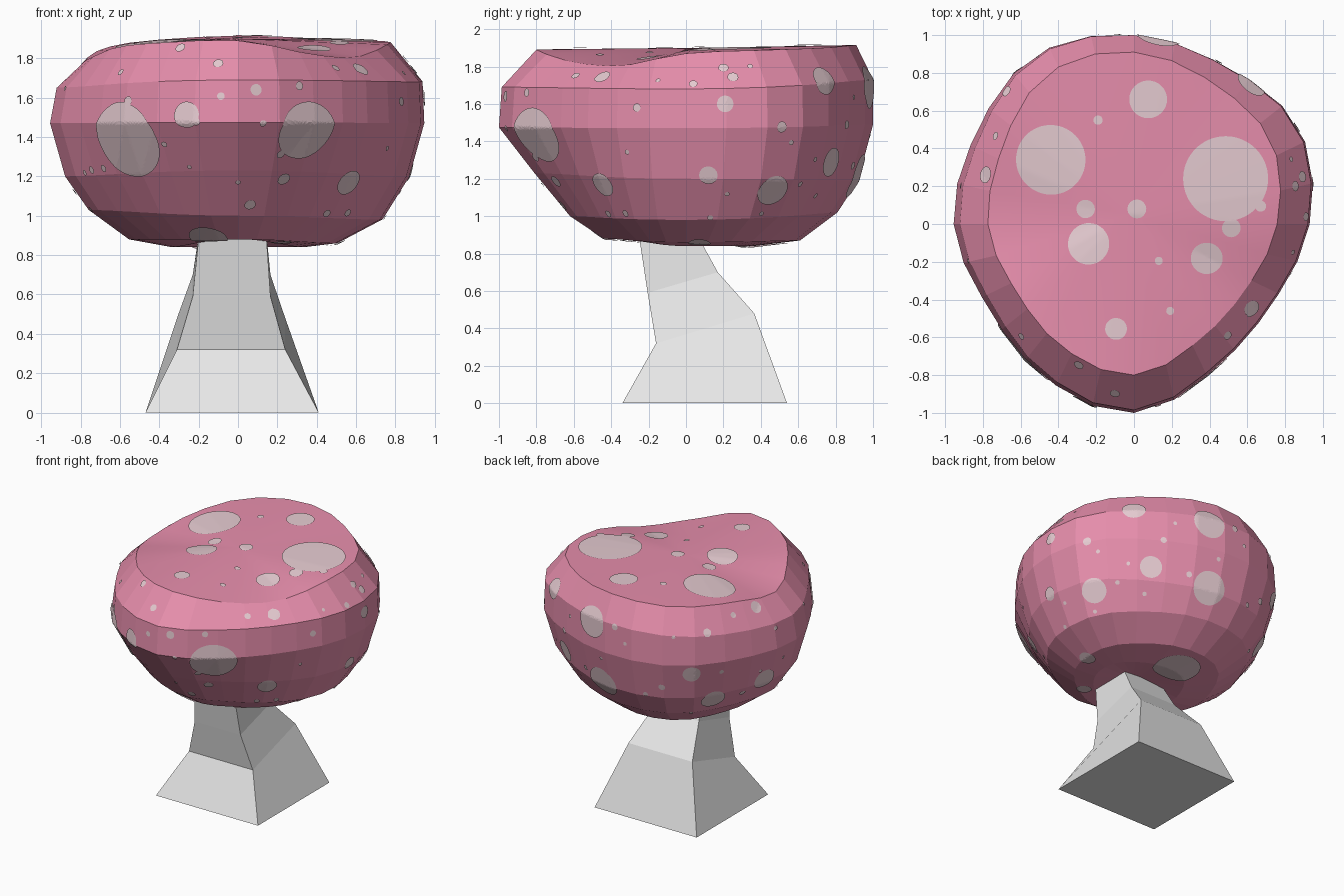
import bpy, bmesh, math, random
from mathutils import Vector
from mathutils.bvhtree import BVHTree

if "Cube" in bpy.data.objects:
    bpy.data.objects.remove(bpy.data.objects["Cube"])

random.seed(4)


def material(name, rgb):
    m = bpy.data.materials.new(name)
    m.diffuse_color = (*rgb, 1)
    m.use_nodes = True
    m.node_tree.nodes["Principled BSDF"].inputs["Base Color"].default_value = m.diffuse_color
    return m


def make_object(name, bm, mat):
    me = bpy.data.meshes.new(name)
    bm.to_mesh(me)
    me.materials.append(mat)
    ob = bpy.data.objects.new(name, me)
    bpy.context.collection.objects.link(ob)
    return ob


def bridge(bm, a, b):
    n = len(a)
    return [bm.faces.new((a[i], a[(i + 1) % n], b[(i + 1) % n], b[i])) for i in range(n)]


pink = material("cap pink", (0.81, 0.275, 0.42))
pale = material("pale spot pink", (0.79, 0.60, 0.64))
stone = material("stem white", (0.80, 0.80, 0.80))

# Stem: bent four-sided column; x0, x1, front y, front z, back y, back z
bm = bmesh.new()
prev = None
for x0, x1, yf, zf, yb, zb in [(-.47, .41, -.34, 0, .54, 0),
                               (-.31, .24, -.16, .32, .365, .48),
                               (-.23, .165, -.205, .59, .17, .70),
                               (-.20, .145, -.25, .885, .06, .90)]:
    ring = [bm.verts.new(p) for p in ((x0, yf, zf), (x1, yf, zf), (x1, yb, zb), (x0, yb, zb))]
    if prev:
        bridge(bm, prev, ring)
    else:
        bm.faces.new(ring[::-1])
    prev = ring
bm.faces.new(prev)
make_object("stem", bm, stone)

# Cap: plan radius and wavy rim height, every 30 degrees from the right
plan = [.93, 1.01, .965, 1.0, 1.035, .965, .955, .89, .94, 1.0, .875, .845]
rim = [1.87, 1.888, 1.90, 1.915, 1.89, 1.845, 1.79, 1.855, 1.88, 1.89, 1.825, 1.805]


def around(values, a):
    """Smooth periodic curve through the values."""
    n = len(values)
    t = a / (2 * math.pi) * n
    i = int(t)
    t -= i
    p, q, r, s = (values[(i + k) % n] for k in (-1, 0, 1, 2))
    return q + t * (r - p + t * (2 * p - 5 * q + 4 * r - s + t * (3 * (q - r) + s - p))) / 2


def blend(v, a):
    """Mix right, back, left, front values by direction."""
    c, s = math.cos(a), math.sin(a)
    return (v[0] if c > 0 else v[2]) * c * c + (v[1] if s > 0 else v[3]) * s * s


# Scale and height of each ring: right, back, left, front
rings = [((.35, .36, .35, .33), (.84, .84, .84, .88)),
         ((.53, .61, .58, .44), (.86, .87, .88, .88)),
         ((.775, .81, .795, .62), (.98, 1.02, 1.03, 1.0)),
         ((.92, .92, .92, .81), (1.20, 1.19, 1.20, 1.23)),
         ((1, 1, 1, 1), (1.47, 1.49, 1.47, 1.475)),
         ((.99, 1.0, .965, .985), (1.68, 1.73, 1.65, 1.69)),
         ((.815, .91, .81, .80), None)]
SIDES = 28
bm = bmesh.new()
prev = None
for scale, height in rings:
    ring = []
    for i in range(SIDES):
        a = 2 * math.pi * i / SIDES
        r = around(plan, a) * blend(scale, a)
        z = blend(height, a) if height else around(rim, a)
        ring.append(bm.verts.new((r * math.cos(a), r * math.sin(a), z)))
    if prev:
        bridge(bm, prev, ring)
    else:
        # hollow underside
        low = bm.verts.new((0, 0, .90))
        for v, w in zip(ring, ring[1:] + ring[:1]):
            bm.faces.new((w, v, low))
    prev = ring
centre = bm.verts.new((-.03, .05, 1.90))
for v, w in zip(prev, prev[1:] + prev[:1]):
    bm.faces.new((v, w, centre)).smooth = True
    bm.edges.get((v, w)).smooth = False
make_object("cap", bm, pink)
bm.normal_update()
tree = BVHTree.FromBMesh(bm)


def add_spot(bm, hit, n, r):
    """Round patch draped just above the cap surface."""
    u = n.orthogonal().normalized()
    v = n.cross(u)

    def drape(p):
        loc, nor, _, _ = tree.find_nearest(p)
        return bm.verts.new(loc + nor * .007)

    segs, steps = max(12, int(r * 320)), max(1, math.ceil(r / .015))
    mid, prev = drape(hit), None
    for k in range(1, steps + 1):
        ring = []
        for i in range(segs):
            a = 2 * math.pi * i / segs
            ring.append(drape(hit + (u * math.cos(a) + v * math.sin(a)) * r * k / steps))
        if prev:
            new = bridge(bm, ring, prev)
        else:
            new = [bm.faces.new((ring[i], ring[(i + 1) % segs], mid)) for i in range(segs)]
        for f in new:
            f.smooth = n.z > .9
        prev = ring


def spots_from(bm, azimuth, elevation, items):
    """Project spots (across, up, radius) onto the cap along a direction."""
    a, e = math.radians(azimuth), math.radians(elevation)
    right = Vector((math.cos(a), math.sin(a), 0))
    toward = Vector((math.sin(a) * math.cos(e), -math.cos(a) * math.cos(e), math.sin(e)))
    up = toward.cross(right)
    for x, y, r in items:
        hit, n, _, _ = tree.ray_cast(right * x + up * y + toward * 6, -toward)
        if hit:
            add_spot(bm, hit, n, r)


# Large spots: top, front, right, back right underside, back left
bm = bmesh.new()
spots_from(bm, 0, 90, [(-.44, .34, .185), (.485, .24, .225), (.075, .66, .10),
                       (-.24, -.105, .11), (-.255, .08, .05), (.015, .08, .05),
                       (.385, -.18, .085), (-.095, -.555, .058), (.515, -.02, .05),
                       (.67, .095, .03), (-.19, .55, .025), (.13, -.195, .022),
                       (.19, -.46, .022), (-.78, .26, .045), (-.67, .70, .03)])
spots_from(bm, 0, 0, [(-.57, 1.39, .215), (-.26, 1.51, .07), (.35, 1.44, .17),
                      (.56, 1.17, .07), (.62, 1.74, .045), (.23, 1.19, .035),
                      (.06, 1.06, .03), (.09, 1.64, .03), (-.10, 1.77, .027),
                      (-.29, 1.85, .027), (.22, .87, .055), (-.15, .89, .10)])
spots_from(bm, 90, 0, [(.21, 1.60, .045), (.12, 1.22, .05), (.46, 1.14, .09),
                       (.74, 1.72, .085), (.77, 1.29, .08), (.20, 1.79, .027),
                       (.25, 1.74, .03)])
spots_from(bm, 140, -30, [(.53, 1.88, .12), (.53, 1.42, .125), (.30, .855, .17),
                          (-.33, .93, .06), (-.33, 1.75, .03)])
spots_from(bm, 215, 25, [(.04, .855, .065), (.19, .68, .09), (.55, .82, .085)])

# Small specks scattered round the sides
for i in range(50):
    spots_from(bm, i * 137.5, 0, [(0, random.uniform(.98, 1.8), random.uniform(.012, .025))])
make_object("cap_spots", bm, pale)
